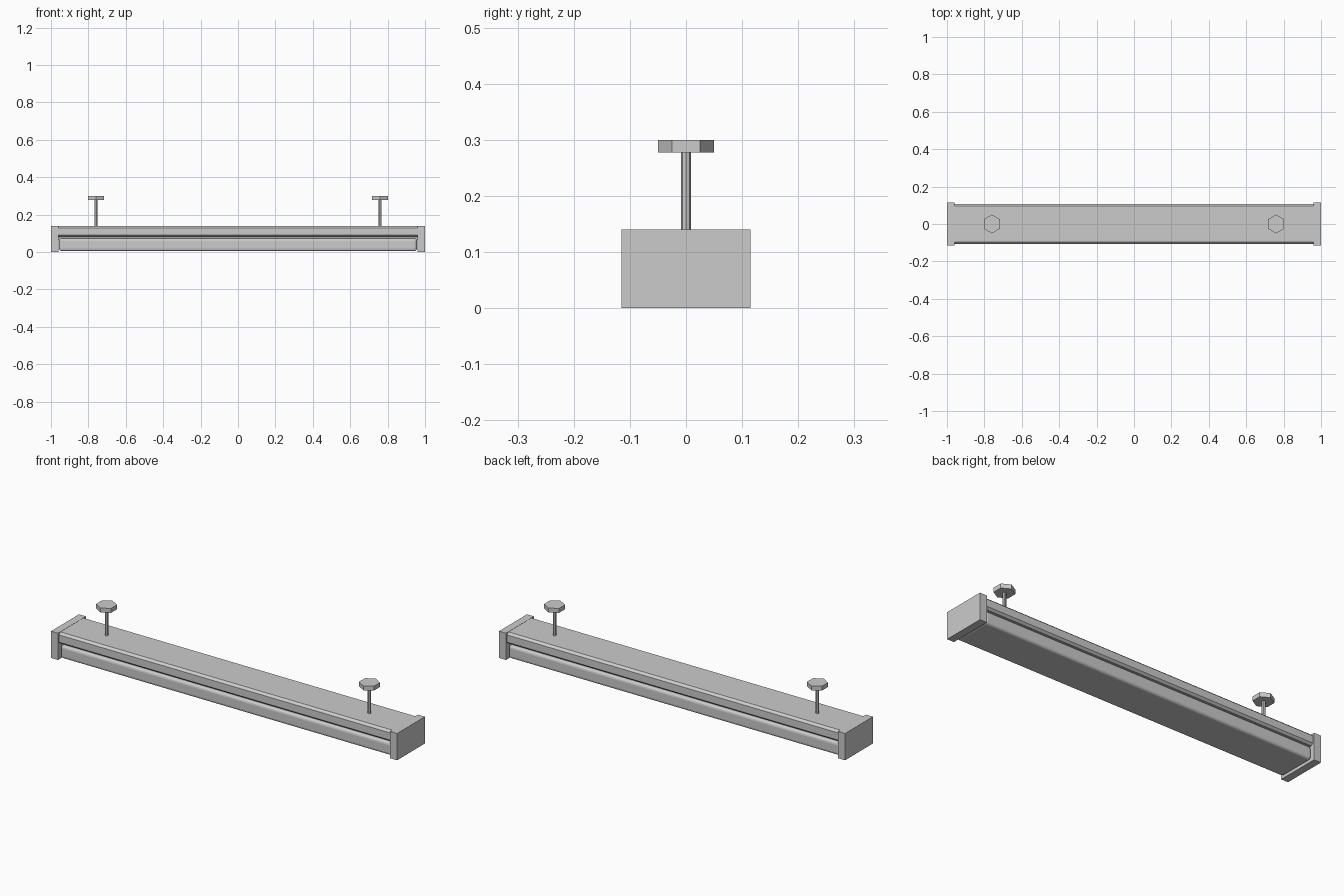
import bpy, bmesh, math

old = bpy.data.objects.get("Cube")
if old:
    bpy.data.objects.remove(old, do_unlink=True)

grey = bpy.data.materials.new("light_grey")
grey.use_nodes = True
COLOUR = (0.6, 0.6, 0.6, 1)
grey.diffuse_color = COLOUR
grey.node_tree.nodes["Principled BSDF"].inputs["Base Color"].default_value = COLOUR


def finish(name, bm):
    bmesh.ops.recalc_face_normals(bm, faces=bm.faces)
    mesh = bpy.data.meshes.new(name)
    bm.to_mesh(mesh)
    bm.free()
    mesh.materials.append(grey)
    obj = bpy.data.objects.new(name, mesh)
    bpy.context.collection.objects.link(obj)
    return obj


def box(name, x0, x1, half_y, z0, z1):
    bm = bmesh.new()
    bmesh.ops.create_cube(bm, size=1)
    for v in bm.verts:
        v.co.x = x0 if v.co.x < 0 else x1
        v.co.y = math.copysign(half_y, v.co.y)
        v.co.z = z0 if v.co.z < 0 else z1
    return finish(name, bm)


def bar(name, half_x, half_profile):
    """Extrude a profile, mirrored in y, along x."""
    outline = half_profile + [(-y, z) for y, z in reversed(half_profile)]
    bm = bmesh.new()
    face = bm.faces.new([bm.verts.new((-half_x, y, z)) for y, z in outline])
    geom = bmesh.ops.extrude_face_region(bm, geom=[face])["geom"]
    moved = [g for g in geom if isinstance(g, bmesh.types.BMVert)]
    bmesh.ops.translate(bm, verts=moved, vec=(2 * half_x, 0, 0))
    return finish(name, bm)


def prism(name, x, radius, sides, z0, z1):
    bm = bmesh.new()
    ring = [2 * math.pi * i / sides + math.pi / 2 for i in range(sides)]
    face = bm.faces.new([bm.verts.new((x + radius * math.cos(a), radius * math.sin(a), z0))
                         for a in ring])
    geom = bmesh.ops.extrude_face_region(bm, geom=[face])["geom"]
    moved = [g for g in geom if isinstance(g, bmesh.types.BMVert)]
    bmesh.ops.translate(bm, verts=moved, vec=(0, 0, z1 - z0))
    return finish(name, bm)


# Housing with sloped upper edges, a lower lip and a narrow neck
bar("housing", 0.962, [(0.085, 0.065), (0.085, 0.08), (0.096, 0.08),
                       (0.107, 0.09), (0.107, 0.128), (0.095, 0.139)])

# Rounded light cover below the housing
cover = box("light_cover", -0.957, 0.957, 0.102, 0.005, 0.073)
bevel = cover.modifiers.new("rounding", 'BEVEL')
bevel.width = 0.014
bevel.segments = 3

# End caps, hanging rods and hexagonal ceiling mounts
for side, s in (("left", 1), ("right", -1)):
    box("end_cap_" + side, *sorted((s * 0.96, s)), 0.115, 0, 0.14)
    prism("hanging_rod_" + side, s * 0.76, 0.0085, 8, 0.135, 0.28)
    prism("ceiling_mount_" + side, s * 0.76, 0.05, 6, 0.277, 0.3)
